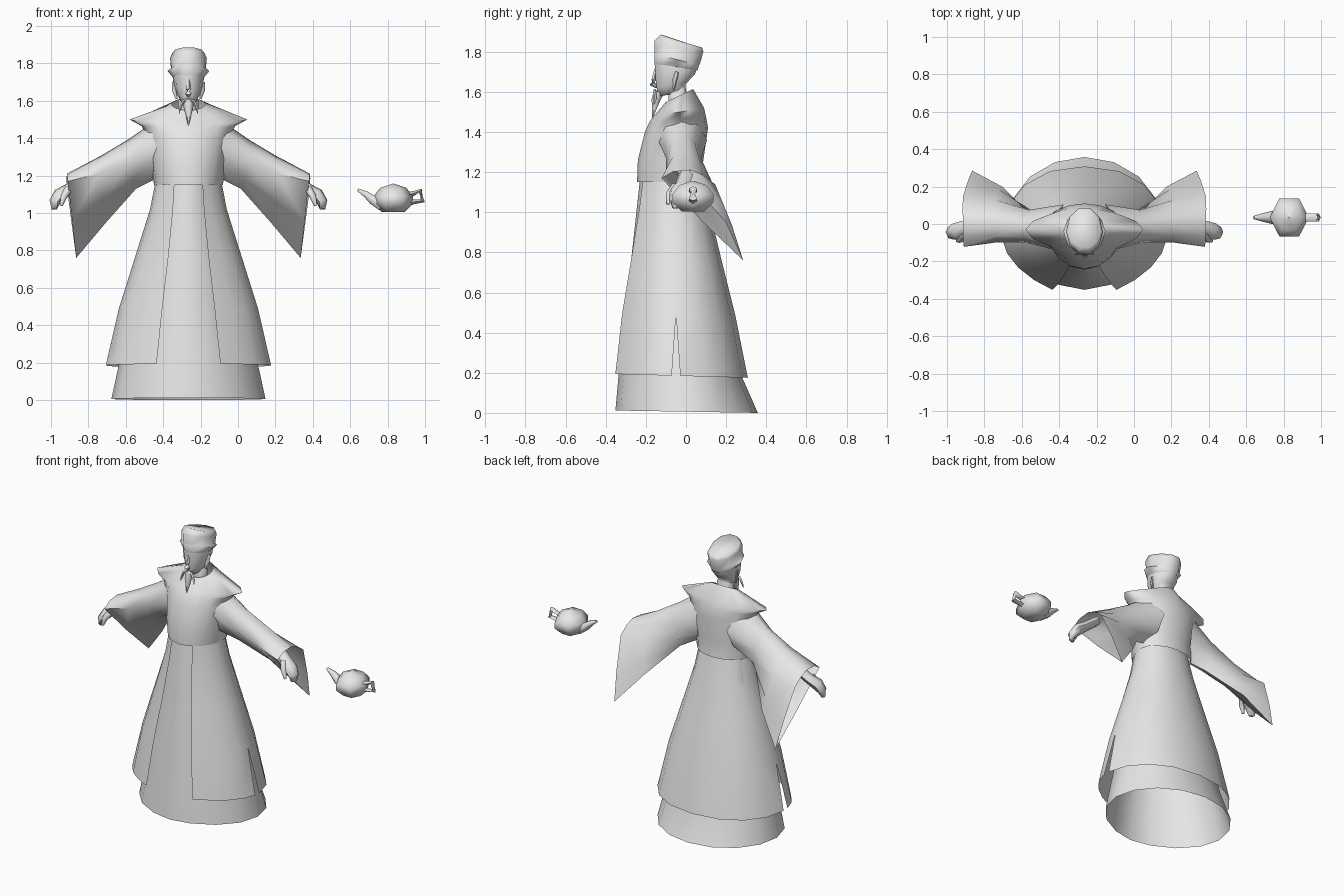
import bpy, bmesh
from math import sin, cos, pi
from mathutils import Vector

cube = bpy.data.objects.get("Cube")
if cube:
    bpy.data.objects.remove(cube)

GREY = (0.8, 0.8, 0.8, 1)
FIGURE_X = -0.265
mat = bpy.data.materials.new("plain grey")
mat.use_nodes = True
mat.diffuse_color = GREY
mat.node_tree.nodes["Principled BSDF"].inputs["Base Color"].default_value = GREY


def finish(name, bm, origin=FIGURE_X, mirror=False, angle=1.2):
    """Turn a bmesh into a smooth shaded object."""
    bmesh.ops.remove_doubles(bm, verts=bm.verts[:], dist=0.0005)
    bmesh.ops.recalc_face_normals(bm, faces=bm.faces[:])
    mesh = bpy.data.meshes.new(name)
    bm.to_mesh(mesh)
    bm.free()
    mesh.materials.append(mat)
    obj = bpy.data.objects.new(name, mesh)
    bpy.context.collection.objects.link(obj)
    obj.location.x = origin
    if mirror:
        mod = obj.modifiers.new("Mirror", "MIRROR")
        mod.merge_threshold = 0.002
    bpy.ops.object.select_all(action="DESELECT")
    obj.select_set(True)
    bpy.context.view_layer.objects.active = obj
    bpy.ops.object.shade_smooth_by_angle(angle=angle)


def point(t, w, front, back, zf, zb, c=-0.04, k=0.0, kb=0.0):
    """Point on an oval section: t runs from the front (0) to the back (pi).
    k and kb sharpen the front and back halves towards a diamond."""
    s, d = sin(t), cos(t)
    y = c + d * (front - c) if d > 0 else c - d * (back - c)
    x = w * s * abs(s) ** (k if d > 0 else kb)
    return Vector((x, y, (zf + zb) / 2 + d * (zf - zb) / 2))


def ring(*section, n=12, phase=0.0, **kw):
    return [point(2 * pi * (i + phase) / n, *section, **kw) for i in range(n)]


def loft(bm, rows, closed=True, cap_start=False, cap_end=False):
    grid = [[bm.verts.new(p) for p in row] for row in rows]
    n = len(rows[0])
    for a, b in zip(grid, grid[1:]):
        for i in range(n if closed else n - 1):
            j = (i + 1) % n
            bm.faces.new((a[i], a[j], b[j], b[i]))
    if cap_start:
        bm.faces.new(grid[0])
    if cap_end:
        bm.faces.new(grid[-1])
    return bm


def tube(bm, path, radii, sides=6, flat=1.0):
    """Tapered tube along a path; flat scales its horizontal width."""
    pts = [Vector(p) for p in path]
    rows = []
    for i, (p, r) in enumerate(zip(pts, radii)):
        way = pts[min(i + 1, len(pts) - 1)] - pts[max(i - 1, 0)]
        q = way.to_track_quat("Z", "Y")
        rows.append([p + q @ Vector((r * flat * cos(2 * pi * s / sides),
                                     r * sin(2 * pi * s / sides), 0))
                     for s in range(sides)])
    return loft(bm, rows, cap_start=True, cap_end=True)


# Inner robe, open at the hem
inner = [(0.412, -0.352, 0.358, 0.012, 0.0), (0.37, -0.335, 0.27, 0.2, 0.2),
         (0.26, -0.28, 0.165, 0.7, 0.7), (0.16, -0.23, 0.075, 1.16, 1.16)]
finish("inner_robe", loft(bmesh.new(), [ring(*s, n=16, c=0.0, k=0.15) for s in inner]))

# Outer robe: half with a front opening and a slit at the side, then mirrored
outer = [(0.443, -0.4, 0.308, 0.195, 0.175), (0.372, -0.36, 0.245, 0.49, 0.49),
         (0.29, -0.31, 0.18, 0.75, 0.75), (0.205, -0.264, 0.115, 1.02, 1.02),
         (0.176, -0.244, 0.08, 1.17, 1.17)]
opening = [0.53, 0.52, 0.52, 0.55, 0.57]
bm = bmesh.new()
for side in (-1, 1):
    rows = []
    for i, (section, start) in enumerate(zip(outer, opening)):
        slit = pi / 2 + (side * 0.06 if i == 0 else 0)
        a, b = (start, slit) if side < 0 else (slit, pi)
        rows.append([point(a + (b - a) * j / 4, *section, c=-0.05, k=0.4, kb=-0.12)
                     for j in range(5)])
    loft(bm, rows, closed=False)
finish("outer_robe", bm, mirror=True)

# Upper garment with winged shoulders and a sloping collar
torso = [(0.184, -0.244, 0.098, 1.15, 1.15, 0), (0.2, -0.24, 0.085, 1.26, 1.25, 0),
         (0.22, -0.205, 0.11, 1.4, 1.42, 0), (0.25, -0.18, 0.1, 1.455, 1.475, 0.3),
         (0.315, -0.16, 0.09, 1.48, 1.52, 0.7), (0.09, -0.1, 0.035, 1.55, 1.615, 0)]
finish("upper_garment", loft(bmesh.new(), [
    ring(*s, n=16, c=-0.03, k=k, kb=k) for *s, k in torso]))

# Wide sleeves hanging to a rear point: top, front, bottom, back of each section
sleeve = [((0.19, -0.03, 1.485), (0.15, -0.14, 1.36), (0.16, -0.02, 1.19), (0.11, 0.105, 1.36)),
          ((0.32, -0.01, 1.395), (0.32, -0.1, 1.27), (0.28, 0.04, 1.13), (0.3, 0.075, 1.27)),
          ((0.47, 0.01, 1.305), (0.48, -0.1, 1.21), (0.44, 0.2, 0.95), (0.48, 0.13, 1.15)),
          ((0.65, 0.02, 1.21), (0.645, -0.122, 1.17), (0.6, 0.285, 0.76), (0.65, 0.145, 1.14))]
rows = []
for corners, bulge in zip(sleeve, (0.35, 0.3, 0.2, 0.1)):
    pts = [Vector(p) for p in corners]
    mid = sum(pts, Vector()) / 4
    row = []
    for i, p in enumerate(pts):
        half = (p + pts[(i + 1) % 4]) / 2
        row += [p, half + (half - mid) * bulge]
    rows.append(row)
finish("sleeves", loft(bmesh.new(), rows), mirror=True)

# Hands: curled fingers and thumb
bm = bmesh.new()
tube(bm, [(0.56, 0, 1.19), (0.64, -0.02, 1.13), (0.685, -0.04, 1.1),
          (0.715, -0.05, 1.06), (0.718, -0.055, 1.02)],
     [0.028, 0.03, 0.036, 0.028, 0.014], flat=1.3)
tube(bm, [(0.64, -0.05, 1.13), (0.665, -0.085, 1.09), (0.68, -0.09, 1.04)],
     [0.022, 0.018, 0.009])
finish("hands", bm, mirror=True)

# Head and neck
head = [(0.055, -0.09, 0.02, 1.5, 1.55), (0.055, -0.09, 0.0, 1.585, 1.62),
        (0.045, -0.145, 0.0, 1.575, 1.64), (0.065, -0.152, 0.02, 1.62, 1.66),
        (0.08, -0.158, 0.05, 1.67, 1.69), (0.083, -0.162, 0.06, 1.74, 1.72),
        (0.08, -0.162, 0.06, 1.79, 1.74)]
finish("head", loft(bmesh.new(), [ring(*s, n=10, phase=0.5) for s in head], cap_end=True))

bm = bmesh.new()
tube(bm, [(0, -0.145, 1.73), (0, -0.16, 1.66), (0, -0.168, 1.64), (0, -0.145, 1.625)],
     [0.007, 0.013, 0.016, 0.008], sides=5)
finish("nose", bm)

bm = bmesh.new()
tube(bm, [(0.064, -0.06, 1.61), (0.076, -0.055, 1.66), (0.082, -0.045, 1.7)],
     [0.006, 0.015, 0.01], flat=0.6)
finish("ears", bm, mirror=True)

# Cap whose band flares at the sides and runs flush with the forehead
cap = [(0.082, -0.162, 0.062, 1.74, 1.705), (0.112, -0.164, 0.07, 1.79, 1.73),
       (0.093, -0.164, 0.076, 1.797, 1.74), (0.098, -0.163, 0.093, 1.855, 1.8),
       (0.087, -0.13, 0.086, 1.888, 1.82)]
finish("cap", loft(bmesh.new(), [ring(*s, n=10, phase=0.5) for s in cap], cap_end=True))

# Pointed beard and drooping moustache
bm = bmesh.new()
tube(bm, [(0, -0.135, 1.6), (0, -0.15, 1.56), (0, -0.168, 1.465)],
     [0.03, 0.025, 0.001])
finish("beard", bm)
bm = bmesh.new()
tube(bm, [(0.003, -0.155, 1.61), (0.03, -0.155, 1.595), (0.045, -0.155, 1.56),
          (0.05, -0.162, 1.53)], [0.007, 0.009, 0.007, 0.001], sides=4)
finish("moustache", bm, mirror=True)

# Six-sided teapot with spout and square handle
TEAPOT_X, TEAPOT_Y = 0.83, 0.035
profile = [(0.06, 1.005), (0.105, 1.05), (0.105, 1.09), (0.07, 1.135), (0.002, 1.157)]
rows = [ring(r, TEAPOT_Y - r * 1.12, TEAPOT_Y + r * 1.12, z, z, n=6, phase=0.5, c=TEAPOT_Y)
        for r, z in profile]
finish("teapot_body", loft(bmesh.new(), rows, cap_start=True), TEAPOT_X)


def teapot_tube(name, path, radii, sides, flat):
    bm = bmesh.new()
    tube(bm, [(x, TEAPOT_Y, z) for x, z in path], radii, sides, flat)
    finish(name, bm, TEAPOT_X)


teapot_tube("teapot_spout", [(-0.06, 1.045), (-0.11, 1.07), (-0.145, 1.1), (-0.19, 1.125)],
            [0.038, 0.028, 0.02, 0.008], 6, 1.1)
teapot_tube("teapot_handle", [(0.08, 1.1), (0.11, 1.105), (0.145, 1.12), (0.158, 1.065),
                              (0.11, 1.06), (0.08, 1.05)], [0.013] * 6, 4, 1.6)
